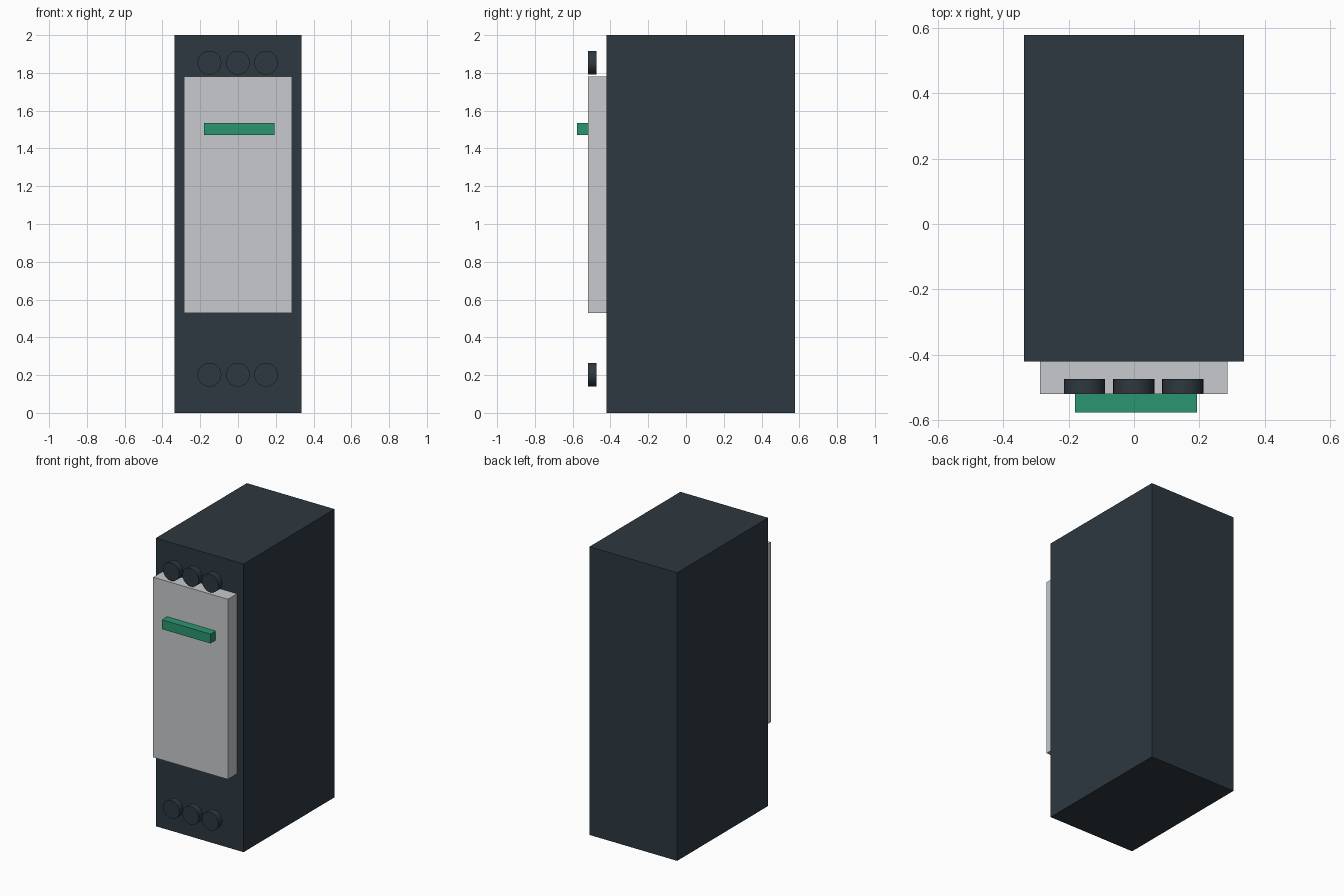
import bpy
import math

if "Cube" in bpy.data.objects:
    bpy.data.objects.remove(bpy.data.objects["Cube"])


def material(name, rgb):
    mat = bpy.data.materials.new(name)
    mat.diffuse_color = (*rgb, 1)
    mat.use_nodes = True
    mat.node_tree.nodes["Principled BSDF"].inputs["Base Color"].default_value = mat.diffuse_color
    return mat


def box(name, x, y, z, mat):
    """Box from (min, max) ranges on each axis."""
    centre = [(a + b) / 2 for a, b in (x, y, z)]
    bpy.ops.mesh.primitive_cube_add(size=1, location=centre)
    ob = bpy.context.object
    ob.name = name
    ob.scale = [b - a for a, b in (x, y, z)]
    bpy.ops.object.transform_apply(location=False, rotation=False, scale=True)
    ob.data.materials.append(mat)


def screw(name, x, z, mat):
    """Round terminal screw facing the front."""
    bpy.ops.mesh.primitive_cylinder_add(
        vertices=32, radius=0.063, depth=0.044,
        location=(x, -0.496, z), rotation=(math.pi / 2, 0, 0))
    ob = bpy.context.object
    ob.name = name
    ob.data.materials.append(mat)
    bpy.ops.object.shade_smooth_by_angle(angle=math.radians(30))


dark = material("dark_casing", (0.027, 0.040, 0.051))
light = material("light_grey", (0.57, 0.59, 0.61))
green = material("green", (0.024, 0.30, 0.16))

# Casing, raised front panel and green indicator strip
box("housing", (-0.337, 0.337), (-0.42, 0.578), (0, 2), dark)
box("front_panel", (-0.287, 0.286), (-0.52, -0.42), (0.53, 1.78), light)
box("indicator_strip", (-0.18, 0.193), (-0.577, -0.52), (1.47, 1.535), green)

# Terminal screws, three above and three below the panel
for row, z in (("lower", 0.202), ("upper", 1.854)):
    for i in range(3):
        screw(f"{row}_terminal_screw_{i + 1}", -0.001 + 0.15 * (i - 1), z, dark)
